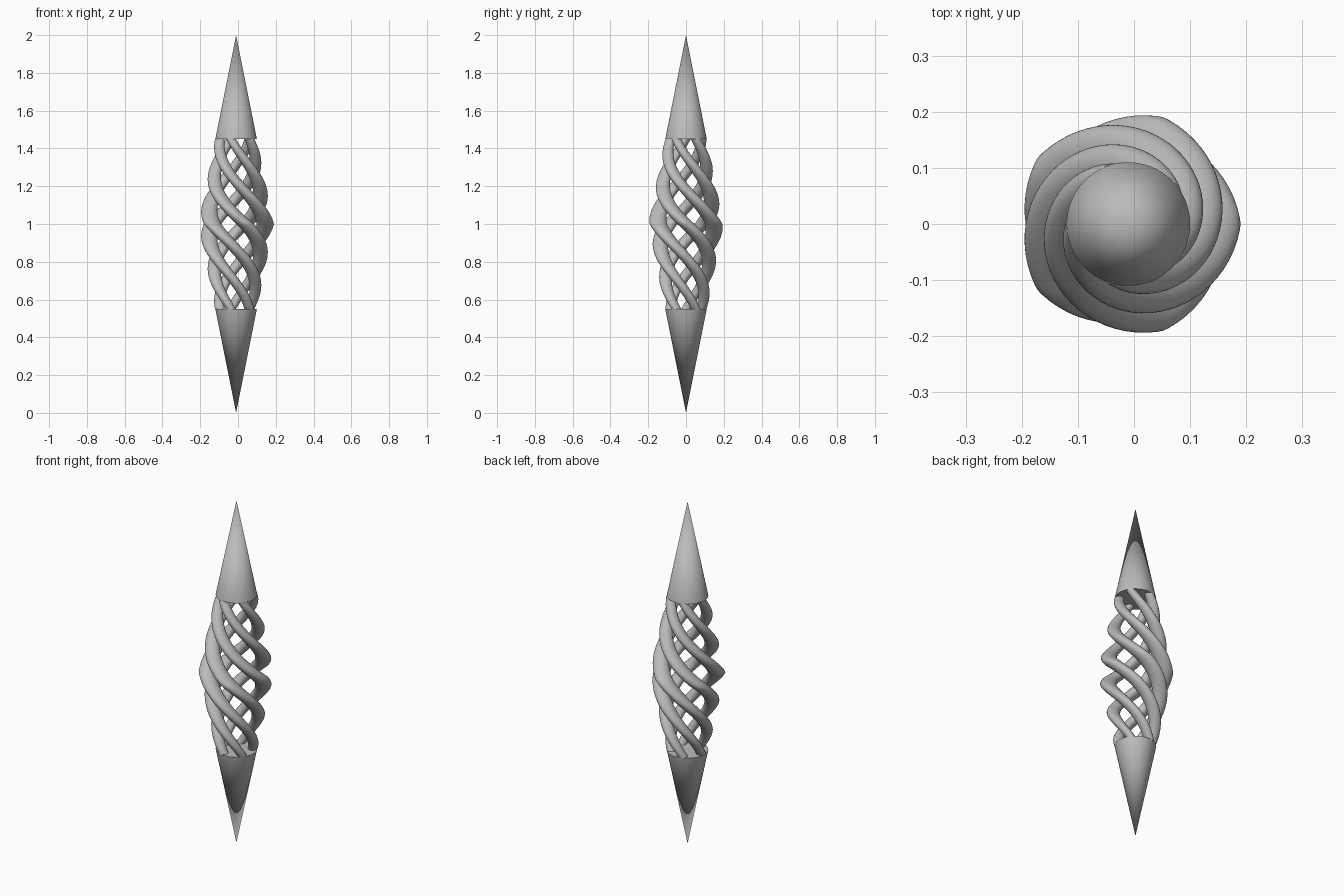
import bpy, bmesh, math

if "Cube" in bpy.data.objects:
    bpy.data.objects.remove(bpy.data.objects["Cube"])

AXIS_X = -0.01            # the five-fold cage is centred by its bounds, so its axis sits slightly left
Z_LOW, Z_MID, Z_HIGH = 0.55, 1.0, 1.45
CONE_R = 0.11
STRANDS, RINGS, SIDES = 5, 64, 28
PATH_R, ROD_R = 0.154, 0.046
END_SCALE = 0.56
HALF_TWIST = math.pi

grey = bpy.data.materials.new("plain grey")
grey.diffuse_color = (0.5, 0.5, 0.5, 1)
grey.use_nodes = True
grey.node_tree.nodes["Principled BSDF"].inputs["Base Color"].default_value = grey.diffuse_color


def finish(bm, name, angle):
    bmesh.ops.recalc_face_normals(bm, faces=bm.faces)
    mesh = bpy.data.meshes.new(name)
    bm.to_mesh(mesh)
    bm.free()
    mesh.materials.append(grey)
    obj = bpy.data.objects.new(name, mesh)
    bpy.context.collection.objects.link(obj)
    bpy.ops.object.select_all(action='DESELECT')
    obj.select_set(True)
    bpy.context.view_layer.objects.active = obj
    bpy.ops.object.shade_smooth_by_angle(angle=math.radians(angle))


def cone(name, z_base, z_tip):
    bm = bmesh.new()
    n = 64
    rim = [bm.verts.new((AXIS_X + CONE_R * math.cos(2 * math.pi * i / n),
                         CONE_R * math.sin(2 * math.pi * i / n), z_base)) for i in range(n)]
    tip = bm.verts.new((AXIS_X, 0, z_tip))
    bm.faces.new(rim)
    for i in range(n):
        bm.faces.new((rim[i], rim[(i + 1) % n], tip))
    finish(bm, name, 30)


def strand(name, start):
    # a level circle, twisted as it rises and scaled down towards both ends
    bm = bmesh.new()
    rings = []
    for k in range(RINGS + 1):
        t = 2 * k / RINGS - 1
        s = 1 - (1 - END_SCALE) * abs(t)
        a = start - HALF_TWIST * t
        z = Z_MID + t * (Z_HIGH - Z_MID)
        ring = []
        for i in range(SIDES):
            b = 2 * math.pi * i / SIDES
            u, v = s * (PATH_R + ROD_R * math.cos(b)), s * ROD_R * math.sin(b)
            ring.append(bm.verts.new((AXIS_X + u * math.cos(a) - v * math.sin(a),
                                      u * math.sin(a) + v * math.cos(a), z)))
        rings.append(ring)
    for lo, hi in zip(rings, rings[1:]):
        for i in range(SIDES):
            j = (i + 1) % SIDES
            bm.faces.new((lo[i], lo[j], hi[j], hi[i]))
    bm.faces.new(rings[0])
    bm.faces.new(rings[-1])
    finish(bm, name, 35)


# End spikes
cone("lower_cone", Z_LOW, 0.0)
cone("upper_cone", Z_HIGH, 2.0)

# Twisted cage
for n in range(STRANDS):
    strand(f"twisted_strand_{n + 1}", 2 * math.pi * n / STRANDS)
